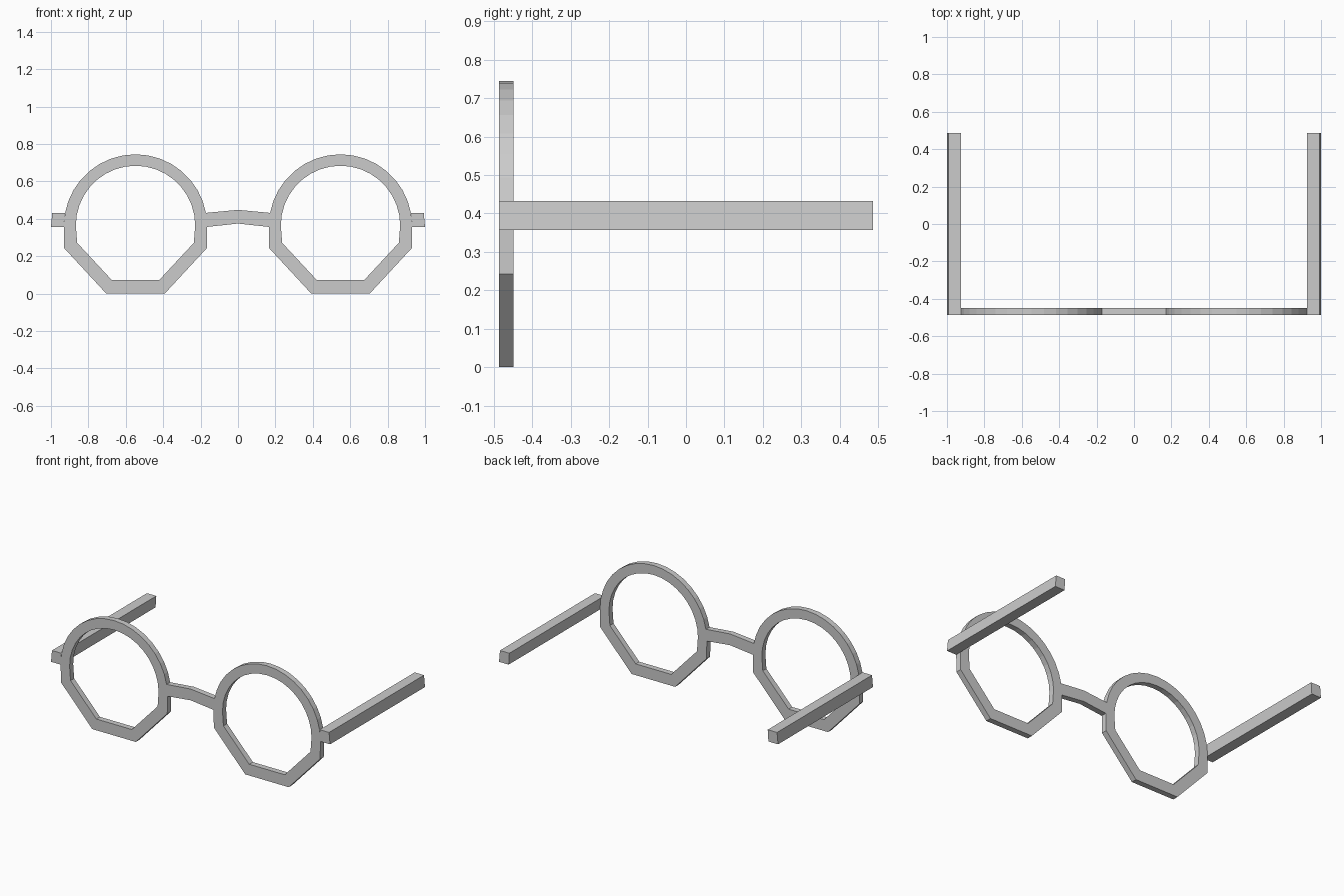
import bpy
import bmesh
from math import sin, cos, radians

if "Cube" in bpy.data.objects:
    bpy.data.objects.remove(bpy.data.objects["Cube"])

FRONT, REAR, TEMPLE_END = -0.486, -0.449, 0.486
LENS_X = 0.548


def add_object(name, bm):
    bmesh.ops.recalc_face_normals(bm, faces=bm.faces)
    mesh = bpy.data.meshes.new(name)
    bm.to_mesh(mesh)
    bm.free()
    obj = bpy.data.objects.new(name, mesh)
    bpy.context.collection.objects.link(obj)
    return obj


def prism(name, profile, y0, y1):
    """Extrude a closed x-z profile from y0 to y1."""
    bm = bmesh.new()
    a = [bm.verts.new((x, y0, z)) for x, z in profile]
    b = [bm.verts.new((x, y1, z)) for x, z in profile]
    n = len(profile)
    bm.faces.new(a)
    bm.faces.new(b[::-1])
    for i in range(n):
        j = (i + 1) % n
        bm.faces.new((a[i], b[i], b[j], a[j]))
    return add_object(name, bm)


def outline(radius, zc, lower):
    """Half-circle on top, straight chamfered corners below."""
    pts = [(radius * cos(radians(10 * i)), zc + radius * sin(radians(10 * i)))
           for i in range(19)]
    return pts + [(-x, z) for x, z in lower] + [(x, z) for x, z in reversed(lower)]


def rim(name, side):
    outer = outline(0.383, 0.362, [(0.381, 0.243), (0.156, 0.0)])
    inner = outline(0.319, 0.365, [(0.312, 0.272), (0.127, 0.073)])
    bm = bmesh.new()
    loops = [[bm.verts.new((side * (LENS_X + x), y, z)) for x, z in pts]
             for pts, y in ((outer, FRONT), (inner, FRONT),
                            (inner, REAR), (outer, REAR))]
    n = len(outer)
    for k in range(4):
        p, q = loops[k], loops[(k + 1) % 4]
        for i in range(n):
            j = (i + 1) % n
            bm.faces.new((p[i], p[j], q[j], q[i]))
    return add_object(name, bm)


# Lens rims and temple arms, one per side
for label, s in (("left", -1), ("right", 1)):
    rim(label + "_rim", s)
    arm = [(0.926, 0.432), (0.993, 0.432), (1.0, 0.357), (0.931, 0.357)]
    prism(label + "_temple_arm", [(s * x, z) for x, z in arm], FRONT, TEMPLE_END)

# Nose bridge, slightly arched
prism("nose_bridge", [(-0.171, 0.432), (0, 0.448), (0.171, 0.432),
                      (0.165, 0.357), (0, 0.375), (-0.165, 0.357)], FRONT, REAR)
